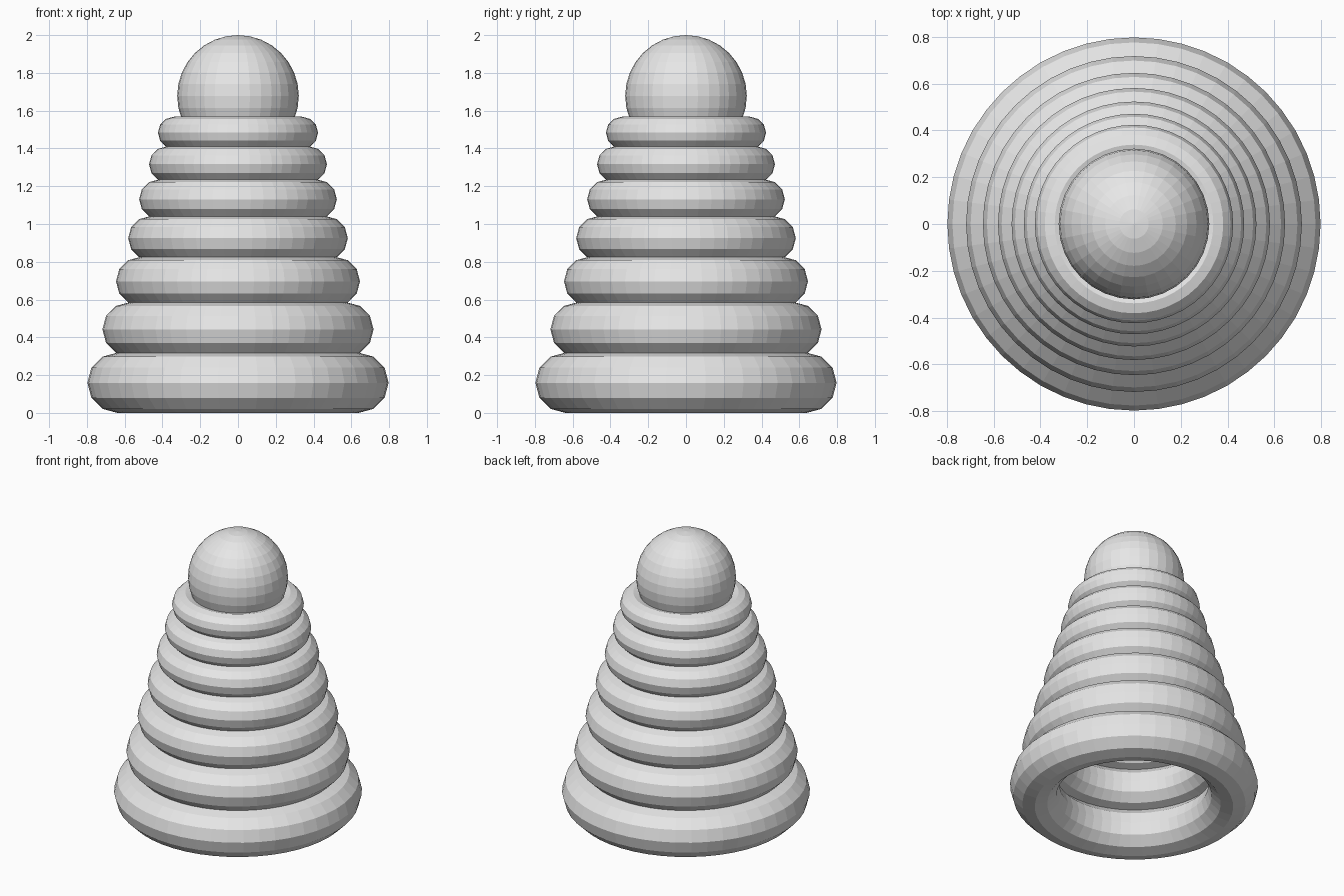
import bpy

# Remove the default object
cube = bpy.data.objects.get("Cube")
if cube:
    bpy.data.objects.remove(cube, do_unlink=True)

# Single flat colour
grey = bpy.data.materials.new("light_grey")
grey.use_nodes = True
colour = (0.8, 0.8, 0.8, 1.0)
grey.diffuse_color = colour
grey.node_tree.nodes["Principled BSDF"].inputs["Base Color"].default_value = colour


def finish(name):
    """Name the active object and give it the material."""
    part = bpy.context.object
    part.name = name
    part.data.materials.append(grey)


# Stacked rings, each nine tenths the size of the one below
RING_COUNT = 7
SHRINK = 0.9
major, minor = 0.638, 0.1595
height, step = minor, 0.2825
for i in range(RING_COUNT):
    bpy.ops.mesh.primitive_torus_add(
        major_radius=major, minor_radius=minor,
        major_segments=48, minor_segments=12,
        location=(0, 0, height))
    finish(f"ring_{i + 1}")
    height += step
    major, minor, step = major * SHRINK, minor * SHRINK, step * SHRINK

# Ball on top
BALL_RADIUS = 0.322
bpy.ops.mesh.primitive_uv_sphere_add(
    segments=32, ring_count=16, radius=BALL_RADIUS,
    location=(0, 0, 2 - BALL_RADIUS))
finish("top_ball")
